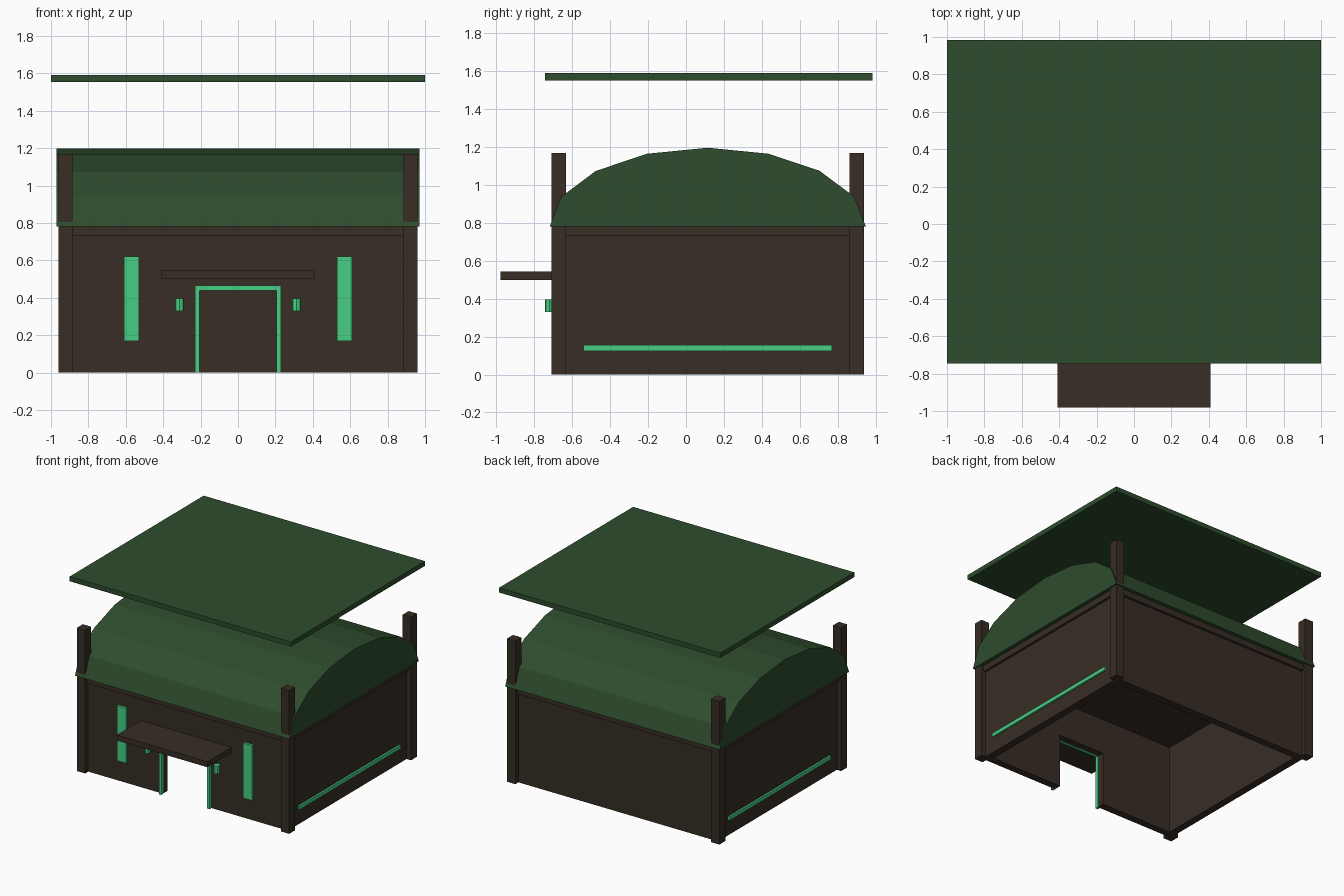
import bpy, bmesh, math
from mathutils import Vector

if "Cube" in bpy.data.objects:
    bpy.data.objects.remove(bpy.data.objects["Cube"])


def material(name, rgb):
    m = bpy.data.materials.new(name)
    m.diffuse_color = (*rgb, 1)
    m.use_nodes = True
    m.node_tree.nodes["Principled BSDF"].inputs["Base Color"].default_value = m.diffuse_color
    return m


BROWN = material("dark_timber", (0.038, 0.026, 0.018))
GREEN = material("forest_green", (0.027, 0.072, 0.027))
GLOW = material("emerald_glow", (0.062, 0.62, 0.225))


def finish(name, bm, mat):
    bmesh.ops.recalc_face_normals(bm, faces=bm.faces)
    me = bpy.data.meshes.new(name)
    bm.to_mesh(me)
    bm.free()
    me.materials.append(mat)
    ob = bpy.data.objects.new(name, me)
    bpy.context.collection.objects.link(ob)
    return ob


def box(name, x, y, z, mat):
    """Box from (min, max) ranges."""
    bm = bmesh.new()
    bmesh.ops.create_cube(bm, size=1)
    for v in bm.verts:
        v.co = [(r[0] + r[1]) / 2 + c * (r[1] - r[0]) for r, c in zip((x, y, z), v.co)]
    return finish(name, bm, mat)


def prism(name, points, offset, mat):
    """Flat outline extruded along an offset."""
    bm = bmesh.new()
    face = bm.faces.new([bm.verts.new(p) for p in points])
    new = bmesh.ops.extrude_face_region(bm, geom=[face], use_keep_orig=True)["geom"]
    bmesh.ops.translate(bm, vec=Vector(offset),
                        verts=[g for g in new if isinstance(g, bmesh.types.BMVert)])
    return finish(name, bm, mat)


def arch(w, h, outer):
    """Outline of an upside-down U: inner opening w, h inside a wider outer (w, h)."""
    W, H = outer
    return [(-W, 0), (-W, H), (W, H), (W, 0), (w, 0), (w, h), (-w, h), (-w, 0)]


# Front wall with door opening, and door frame
prism("front_wall", [(x, -0.67, z) for x, z in arch(0.21, 0.44, (0.92, 0.75))],
      (0, 0.06, 0), BROWN)
prism("door_frame", [(x, -0.695, z) for x, z in arch(0.207, 0.44, (0.229, 0.465))],
      (0, 0.03, 0), GLOW)

# Back wall, eaves slab and door awning
box("back_wall", (-0.92, 0.92), (0.84, 0.90), (0, 0.75), BROWN)
box("eaves_slab", (-0.94, 0.94), (-0.69, 0.92), (0.73, 0.785), BROWN)
box("awning", (-0.41, 0.41), (-0.98, -0.66), (0.50, 0.545), BROWN)

# Mirrored parts
for s, side in ((-1, "left"), (1, "right")):
    def span(a, b):
        return tuple(sorted((s * a, s * b)))

    box(f"{side}_wall", span(0.86, 0.92), (-0.62, 0.85), (0, 0.75), BROWN)
    box(f"{side}_light_strip", span(0.91, 0.935), (-0.54, 0.77), (0.125, 0.155), GLOW)
    box(f"{side}_front_window", span(0.53, 0.61), (-0.69, -0.66), (0.17, 0.62), GLOW)
    box(f"{side}_front_post", span(0.885, 0.96), (-0.71, -0.633), (0, 1.17), BROWN)
    box(f"{side}_back_post", span(0.885, 0.96), (0.863, 0.94), (0, 1.17), BROWN)
    # Small lantern beside the door
    ring = [(s * 0.313 + 0.025 * math.cos(i * math.tau / 8),
             -0.72 + 0.025 * math.sin(i * math.tau / 8), 0.33) for i in range(8)]
    prism(f"{side}_lantern", ring, (0, 0, 0.065), GLOW)

# Barrel roof: eight-sided half ellipse
N = 8
prism("barrel_roof",
      [(-0.97, 0.115 - 0.835 * math.cos(math.pi * i / N),
        0.78 + 0.417 * math.sin(math.pi * i / N)) for i in range(N + 1)],
      (1.94, 0, 0), GREEN)

# Flat canopy floating above
box("canopy", (-1, 1), (-0.745, 0.985), (1.553, 1.592), GREEN)
